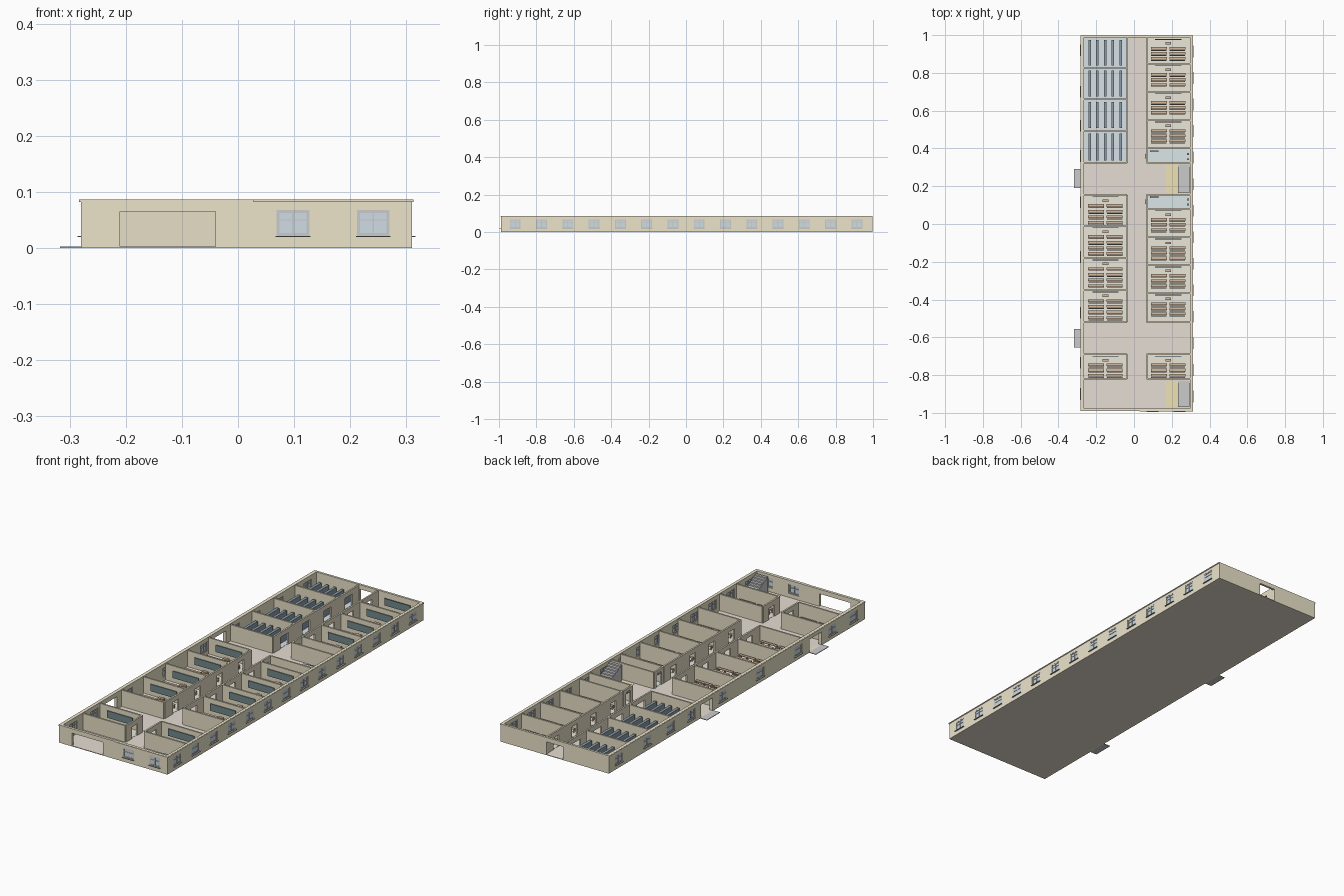
import bpy, bmesh
from mathutils import Vector

if "Cube" in bpy.data.objects:
    bpy.data.objects.remove(bpy.data.objects["Cube"])

COL = {
    "outer_walls": (0.84, 0.78, 0.60), "partition_walls": (0.80, 0.74, 0.57),
    "coping": (0.80, 0.74, 0.56), "corridor_floor": (0.79, 0.73, 0.66),
    "classroom_floors": (0.83, 0.80, 0.71), "locker_room_floors": (0.70, 0.76, 0.80),
    "washroom_floors": (0.72, 0.80, 0.81), "window_frames": (0.88, 0.89, 0.88),
    "window_glass": (0.62, 0.72, 0.78), "window_sills": (0.45, 0.44, 0.42),
    "entrance_slabs": (0.76, 0.76, 0.77), "desks": (0.66, 0.49, 0.34),
    "benches": (0.36, 0.33, 0.31), "chalkboards": (0.17, 0.25, 0.26),
    "lockers": (0.26, 0.34, 0.40), "stairs": (0.66, 0.66, 0.66),
    "stair_landing_strips": (0.86, 0.76, 0.47), "washroom_fixtures": (0.45, 0.52, 0.55),
}
parts = {}


def box(part, x0, x1, y0, y1, z0, z1):
    """Add an axis-aligned box to a named part."""
    bm = parts.setdefault(part, bmesh.new())
    lo, hi = Vector((x0, y0, z0)), Vector((x1, y1, z1))
    for v in bmesh.ops.create_cube(bm, size=1)["verts"]:
        v.co = Vector([lo[i] + (v.co[i] + 0.5) * (hi[i] - lo[i]) for i in range(3)])


def slab(part, along, a0, a1, c0, c1, z0, z1):
    """Box given by its run along x or y and its cross range."""
    if along == "x":
        box(part, a0, a1, c0, c1, z0, z1)
    else:
        box(part, c0, c1, a0, a1, z0, z1)


def wall(part, along, a0, a1, c0, c1, z0, z1, holes=()):
    """Wall with rectangular openings (start, end, bottom, top)."""
    pos = a0
    for h0, h1, b, t in sorted(holes):
        if h0 > pos:
            slab(part, along, pos, h0, c0, c1, z0, z1)
        if b > z0:
            slab(part, along, h0, h1, c0, c1, z0, b)
        slab(part, along, h0, h1, c0, c1, t, z1)
        pos = h1
    slab(part, along, pos, a1, c0, c1, z0, z1)


WB, WT, HALF = 0.022, 0.068, 0.029


def window(along, m, outer, inner):
    """Frame, glass and sill set in a wall opening centred on m."""
    s = 1 if outer > inner else -1
    c = sorted((outer - s * 0.001, inner + s * 0.003))
    l, r, f = m - HALF, m + HALF, 0.005
    for a, b, p, q in ((l, l + f, WB, WT), (r - f, r, WB, WT), (l, r, WB, WB + f),
                       (l, r, WT - f, WT), (m - 0.0015, m + 0.0015, WB, WT),
                       (l, r, 0.049, 0.051)):
        slab("window_frames", along, a, b, *c, p, q)
    g = sorted((outer - s * 0.003, outer - s * 0.006))
    slab("window_glass", along, l + 0.002, r - 0.002, *g, WB + 0.002, WT - 0.002)
    slab("window_sills", along, l - 0.002, r + 0.002,
         *sorted((outer + s * 0.006, outer - s * 0.004)), 0.0195, WB)


# Outer shell
XL, XR, YF, YB, H = -0.28, 0.31, -0.99, 0.998, 0.087
IL, IR, IF, IB = -0.265, 0.297, -0.977, 0.987
hole = lambda m: (m - HALF, m + HALF, WB, WT)
front_w = [0.098, 0.241]
right_w = [-0.913 + 0.1405 * i for i in range(14)]
left_w = [0.92, 0.70, 0.52, 0.36, 0.115, -0.175, -0.47, -0.735, -0.9]
left_doors = [0.24, -0.605]
wall("outer_walls", "x", XL, XR, YF, IF, 0, H, [hole(m) for m in front_w] + [(-0.21, -0.04, 0.003, 0.065)])
wall("outer_walls", "x", XL, XR, IB, YB, 0, H, [(-0.03, 0.06, 0.003, 0.065)])
wall("outer_walls", "y", IF, IB, IR, XR, 0, H, [hole(m) for m in right_w])
wall("outer_walls", "y", IF, IB, XL, IL, 0, H,
     [hole(m) for m in left_w] + [(d - 0.045, d + 0.045, 0.003, 0.065) for d in left_doors])
for m in front_w:
    window("x", m, YF, IF)
for m in right_w:
    window("y", m, XR, IR)
for m in left_w:
    window("y", m, XL, IL)
for d in left_doors:
    box("entrance_slabs", -0.317, XL, d - 0.05, d + 0.05, 0, 0.003)

# Coping on the wall heads
box("coping", 0.028, XR + 0.003, YF - 0.003, YF + 0.001, 0.082, 0.0865)
box("coping", XL - 0.003, XL + 0.001, YF, YB, 0.082, 0.0865)
box("coping", XR - 0.001, XR + 0.003, YF, YB, 0.082, 0.0865)

# Ground floor slab
box("corridor_floor", XL + 0.001, XR - 0.001, YF + 0.001, YB - 0.001, 0, 0.003)

T, PH = 0.004, 0.084  # partition half thickness, height
LX, RX = (IL, -0.037), (0.067, IR)


def room(xr, y0, y1, floor, door):
    """Floor patch plus corridor wall with a central doorway."""
    x0, x1 = xr
    box(floor, x0, x1, y0, y1, 0.003, 0.004)
    m, c = (y0 + y1) / 2, x1 if x0 < 0 else x0
    wall("partition_walls", "y", y0, y1, c - T, c + T, 0.002, PH,
         [(m - door, m + door, 0.003, 0.06)])


def block(xr, ys):
    """Cross walls of a run of rooms."""
    for y in ys:
        if y < IB - 0.01:
            box("partition_walls", *xr, y - T, y + T, 0.002, PH - 0.0005)


def classroom(xr, y0, y1):
    room(xr, y0, y1, "classroom_floors", 0.022)
    m = sum(xr) / 2
    box("chalkboards", m - 0.07, m + 0.07, y1 - 0.012, y1 - 0.008, 0.028, 0.062)
    box("desks", m - 0.015, m + 0.015, y1 - 0.037, y1 - 0.024, 0.004, 0.021)
    step = 0.027 if y1 - y0 < 0.16 else 0.030
    y = y1 - 0.056
    while y - 0.018 > y0:
        for cx in (m - 0.05, m + 0.048):
            box("desks", cx - 0.043, cx + 0.043, y - 0.007, y + 0.007, 0.019, 0.022)
            for lx in (cx - 0.041, cx, cx + 0.041):
                box("desks", lx - 0.001, lx + 0.001, y - 0.005, y + 0.005, 0.004, 0.019)
            box("benches", cx - 0.041, cx + 0.041, y - 0.014, y - 0.009, 0.011, 0.013)
            for lx in (cx - 0.038, cx + 0.038):
                box("benches", lx - 0.001, lx + 0.001, y - 0.013, y - 0.01, 0.004, 0.011)
        y -= step


def washroom(y0, y1):
    room(RX, y0, y1, "washroom_floors", 0.018)
    box("washroom_fixtures", 0.085, 0.13, y1 - 0.016, y1 - 0.006, 0.016, 0.022)
    for y in (y0 + 0.02, y1 - 0.025):
        box("washroom_fixtures", 0.28, 0.292, y - 0.005, y + 0.005, 0.004, 0.014)
    m = (y0 + y1) / 2
    box("washroom_fixtures", 0.059, 0.063, m - 0.012, m + 0.012, 0.062, 0.07)


# Locker rooms at the back left
labs = [0.323, 0.493, 0.66, 0.826, IB]
block(LX, labs)
for y0, y1 in zip(labs, labs[1:]):
    room(LX, y0, y1, "locker_room_floors", 0.03)
    for i in range(5):
        x = -0.235 + i * 0.041
        box("lockers", x - 0.007, x + 0.007, y0 + 0.014, y1 - 0.014, 0.004, 0.048)

# Classrooms
for xr, ys in ((LX, [-0.52, -0.35, -0.18, -0.01, 0.154]), (LX, [-0.82, -0.69]),
               (RX, [-0.82, -0.69]), (RX, [-0.52, -0.366, -0.217, -0.07, 0.08]),
               (RX, [0.40, 0.55, 0.70, 0.848, IB])):
    block(xr, ys)
    for y0, y1 in zip(ys, ys[1:]):
        classroom(xr, y0, y1)

# Washrooms either side of the middle stair
washroom(0.323, 0.396)
washroom(0.084, 0.154)
block(RX, [0.323, 0.154])

# Stairs climbing towards the front
for top, bottom in ((0.315, 0.165), (-0.83, -0.968)):
    n = 11
    d = (top - bottom) / n
    for i in range(n):
        box("stairs", 0.232, 0.295, top - (i + 1) * d, top - i * d, 0.003, 0.004 + (i + 1) * 0.0068)
    box("stair_landing_strips", 0.165, 0.231, bottom, top, 0.003, 0.004)

# Turn each part into an object
for name, bm in parts.items():
    mesh = bpy.data.meshes.new(name)
    bm.to_mesh(mesh)
    bm.free()
    mat = bpy.data.materials.new(name)
    mat.diffuse_color = (*COL[name], 1)
    mat.use_nodes = True
    mat.node_tree.nodes["Principled BSDF"].inputs["Base Color"].default_value = mat.diffuse_color
    mesh.materials.append(mat)
    bpy.context.collection.objects.link(bpy.data.objects.new(name, mesh))
